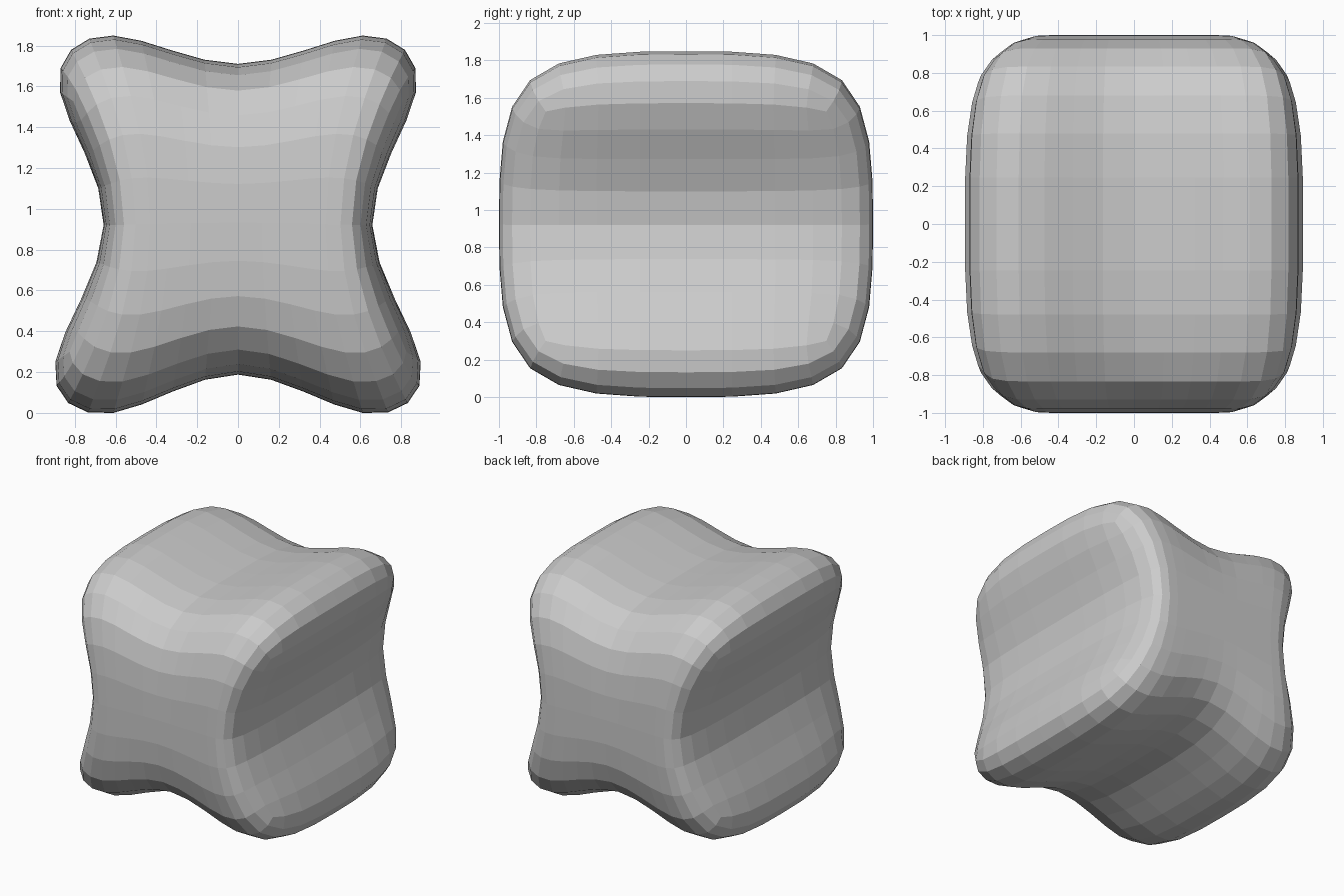
import bpy, bmesh

if "Cube" in bpy.data.objects:
    bpy.data.objects.remove(bpy.data.objects["Cube"])

# Right half of the control profile (x, z), from top middle down to bottom middle
half = [(0, 1.58), (0.66, 1.97), (1.027, 1.633), (0.465, 0.928),
        (1.064, 0.176), (0.651, -0.131), (0, 0.347)]
profile = half + [(-x, z) for x, z in reversed(half[1:-1])]
n = len(profile)

# Control cage: three identical rings along y
bm = bmesh.new()
rings = [[bm.verts.new((x, y, z)) for x, z in profile] for y in (-1, 0, 1)]
for a, b in zip(rings, rings[1:]):
    for i in range(n):
        j = (i + 1) % n
        bm.faces.new((a[i], a[j], b[j], b[i]))

# End caps: grid of quads, four columns by two rows
for ring, y in ((rings[0], -1), (rings[2], 1)):
    top = [ring[i] for i in (10, 11, 0, 1, 2)]
    inner = [bm.verts.new((x, y, 0.924)) for x in (-0.39, 0, 0.39)]
    middle = [ring[9]] + inner + [ring[3]]
    bottom = [ring[i] for i in (8, 7, 6, 5, 4)]
    for a, b in ((top, middle), (middle, bottom)):
        for i in range(4):
            bm.faces.new((a[i], a[i + 1], b[i + 1], b[i]))
bmesh.ops.recalc_face_normals(bm, faces=bm.faces)

mesh = bpy.data.meshes.new("pillow_block")
bm.to_mesh(mesh)
bm.free()
block = bpy.data.objects.new("pillow_block", mesh)
bpy.context.collection.objects.link(block)

# Rounded form, kept flat shaded
sub = block.modifiers.new("rounding", 'SUBSURF')
sub.levels = sub.render_levels = 2
